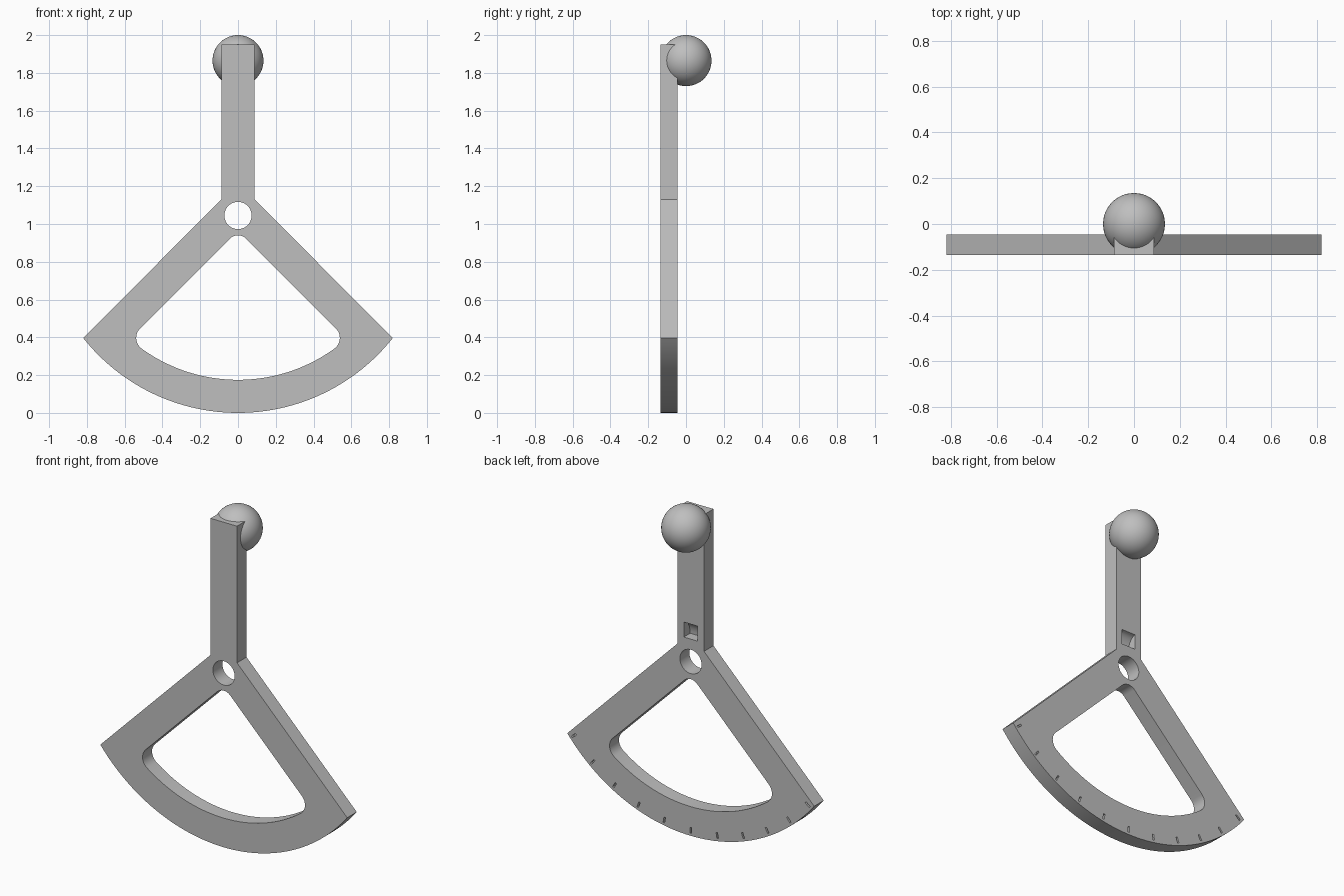
import bpy, bmesh
from math import sin, cos, pi, radians, sqrt, atan2
from mathutils import Vector

cube = bpy.data.objects.get("Cube")
if cube:
    bpy.data.objects.remove(cube, do_unlink=True)

FRONT, BACK = -0.135, -0.045    # plate faces in y
PIVOT = 1.045                   # height of the pivot hole
RADIUS = PIVOT                  # outer rim touches the ground
INNER = 0.87                    # radius of the window's lower arc

grey = bpy.data.materials.new("plain grey")
grey.use_nodes = True
grey.diffuse_color = (0.52, 0.52, 0.52, 1)
grey.node_tree.nodes["Principled BSDF"].inputs["Base Color"].default_value = grey.diffuse_color


def arc(cx, cz, r, start, end, n):
    """Points on an arc; angles run from +x towards +z."""
    return [(cx + r * cos(start + (end - start) * i / n),
             cz + r * sin(start + (end - start) * i / n)) for i in range(n + 1)]


def prism(bm, points, vector):
    """Closed solid swept from a flat outline of 3D points."""
    face = bm.faces.new([bm.verts.new(p) for p in points])
    swept = bmesh.ops.extrude_face_region(bm, geom=[face])["geom"]
    bmesh.ops.translate(bm, vec=vector,
                        verts=[g for g in swept if isinstance(g, bmesh.types.BMVert)])


def plate(bm, outline, y0, y1):
    prism(bm, [(x, y0, z) for x, z in outline], Vector((0, y1 - y0, 0)))


def make_object(name, bm):
    bmesh.ops.recalc_face_normals(bm, faces=bm.faces)
    mesh = bpy.data.meshes.new(name)
    bm.to_mesh(mesh)
    bm.free()
    mesh.materials.append(grey)
    obj = bpy.data.objects.new(name, mesh)
    bpy.context.collection.objects.link(obj)
    return obj


def select_only(obj):
    bpy.ops.object.select_all(action='DESELECT')
    obj.select_set(True)
    bpy.context.view_layer.objects.active = obj


# Sector plate with upright handle
tip = atan2(0.40 - PIVOT, 0.815)
outline = [(-0.088, 1.13), (-0.088, 1.95), (0.088, 1.95), (0.088, 1.13)]
outline += arc(0, PIVOT, RADIUS, tip, -pi - tip, 64)
body = bmesh.new()
plate(body, outline, FRONT, BACK)
frame = make_object("sector_frame", body)

# Rounded window: straight 45 degree sides, arc below, filleted corners
apex, top_r, side_r = 0.965, 0.06, 0.07
gap = PIVOT - apex + sqrt(2) * side_r
reach = INNER - side_r
drop = (gap + sqrt(2 * reach ** 2 - gap ** 2)) / 2
cx, cz = drop - gap, PIVOT - drop
low = atan2(-drop, cx)
window = arc(0, apex - sqrt(2) * top_r, top_r, pi * 3 / 4, pi / 4, 12)
window += arc(cx, cz, side_r, pi / 4, low, 14)
window += arc(0, PIVOT, INNER, low, -pi - low, 48)[1:-1]
window += arc(-cx, cz, side_r, -pi - low, -pi * 5 / 4, 14)

cuts = bmesh.new()
plate(cuts, window, -0.3, 0.2)

# Pivot hole
plate(cuts, arc(0, PIVOT, 0.072, 0, 2 * pi, 48)[:-1], -0.3, 0.2)

# Pocket on the back, flat floor and curved roof
depth, floor = 0.06, 1.18
pocket = [(BACK - depth * cos(a), floor + 0.09 * sin(a))
          for a in [pi / 2 * i / 10 for i in range(11)]]
pocket += [(0.1, floor + 0.09), (0.1, floor)]
prism(cuts, [(-0.046, y, z) for y, z in pocket], Vector((0.092, 0, 0)))

# Scale marks every ten degrees on the back
for deg in range(-50, 51, 10):
    a = radians(deg)
    out, side = Vector((sin(a), -cos(a))), Vector((cos(a), sin(a)))
    centre = Vector((0, PIVOT))
    mark = [centre + out * r + side * s
            for r, s in ((0.995, -0.005), (0.995, 0.005), (1.03, 0.005), (1.03, -0.005))]
    plate(cuts, [tuple(p) for p in mark], BACK - 0.02, 0.1)

cutter = make_object("frame_cutter", cuts)
cutter.hide_render = True
mod = frame.modifiers.new("openings", 'BOOLEAN')
mod.operation = 'DIFFERENCE'
mod.solver = 'EXACT'
mod.object = cutter
select_only(frame)
bpy.ops.object.modifier_apply(modifier=mod.name)
bpy.data.objects.remove(cutter, do_unlink=True)
select_only(frame)
bpy.ops.object.shade_smooth_by_angle(angle=radians(30))

# Ball knob behind the handle top
bpy.ops.mesh.primitive_uv_sphere_add(segments=64, ring_count=32, radius=0.135,
                                     location=(0, 0, 1.865))
knob = bpy.context.object
knob.name = "ball_knob"
knob.data.materials.append(grey)
bpy.ops.object.shade_smooth()
